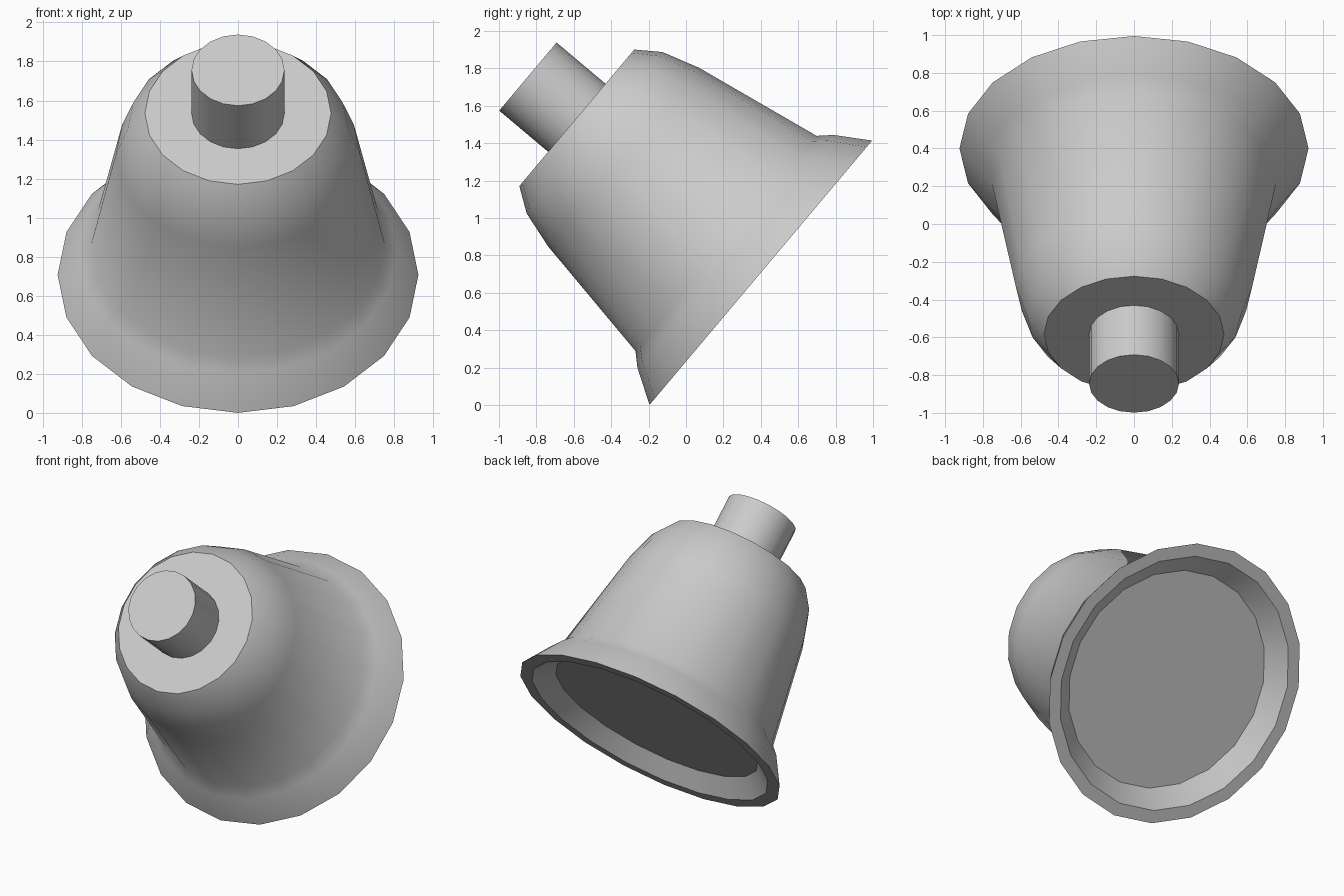
import bpy, bmesh, math
from mathutils import Matrix, Vector

if "Cube" in bpy.data.objects:
    bpy.data.objects.remove(bpy.data.objects["Cube"])

SIDES = 20
TILT = math.radians(49.9)
RIM_CENTRE = Vector((0, 0.40, 0.707))


def lathe(name, profile, smooth_angle):
    """Revolve (radius, height) points around the tilted axis, capping both ends."""
    bm = bmesh.new()
    rings = [[bm.verts.new((r * math.cos(math.tau * i / SIDES),
                            r * math.sin(math.tau * i / SIDES), h))
              for i in range(SIDES)] for r, h in profile]
    for a, b in zip(rings, rings[1:]):
        for i in range(SIDES):
            j = (i + 1) % SIDES
            bm.faces.new((a[i], a[j], b[j], b[i]))
    bm.faces.new(rings[0])
    bm.faces.new(rings[-1])
    bmesh.ops.recalc_face_normals(bm, faces=bm.faces)
    mesh = bpy.data.meshes.new(name)
    bm.to_mesh(mesh)
    bm.free()
    obj = bpy.data.objects.new(name, mesh)
    obj.matrix_world = Matrix.Translation(RIM_CENTRE) @ Matrix.Rotation(TILT, 4, 'X')
    bpy.context.collection.objects.link(obj)
    bpy.ops.object.select_all(action='DESELECT')
    obj.select_set(True)
    bpy.context.view_layer.objects.active = obj
    bpy.ops.object.shade_smooth_by_angle(angle=math.radians(smooth_angle))
    return obj


# Bell body: recessed underside, rim lip, flare, waist, tapered wall, flat crown
lathe("bell_body", [
    (0.72, 0.10), (0.84, 0.0), (0.924, 0.0), (0.813, 0.178), (0.752, 0.243),
    (0.625, 0.96), (0.564, 1.162), (0.477, 1.286)], 35)

# Stub on the crown
lathe("crown_stub", [(0.238, 1.27), (0.238, 1.628)], 35)
